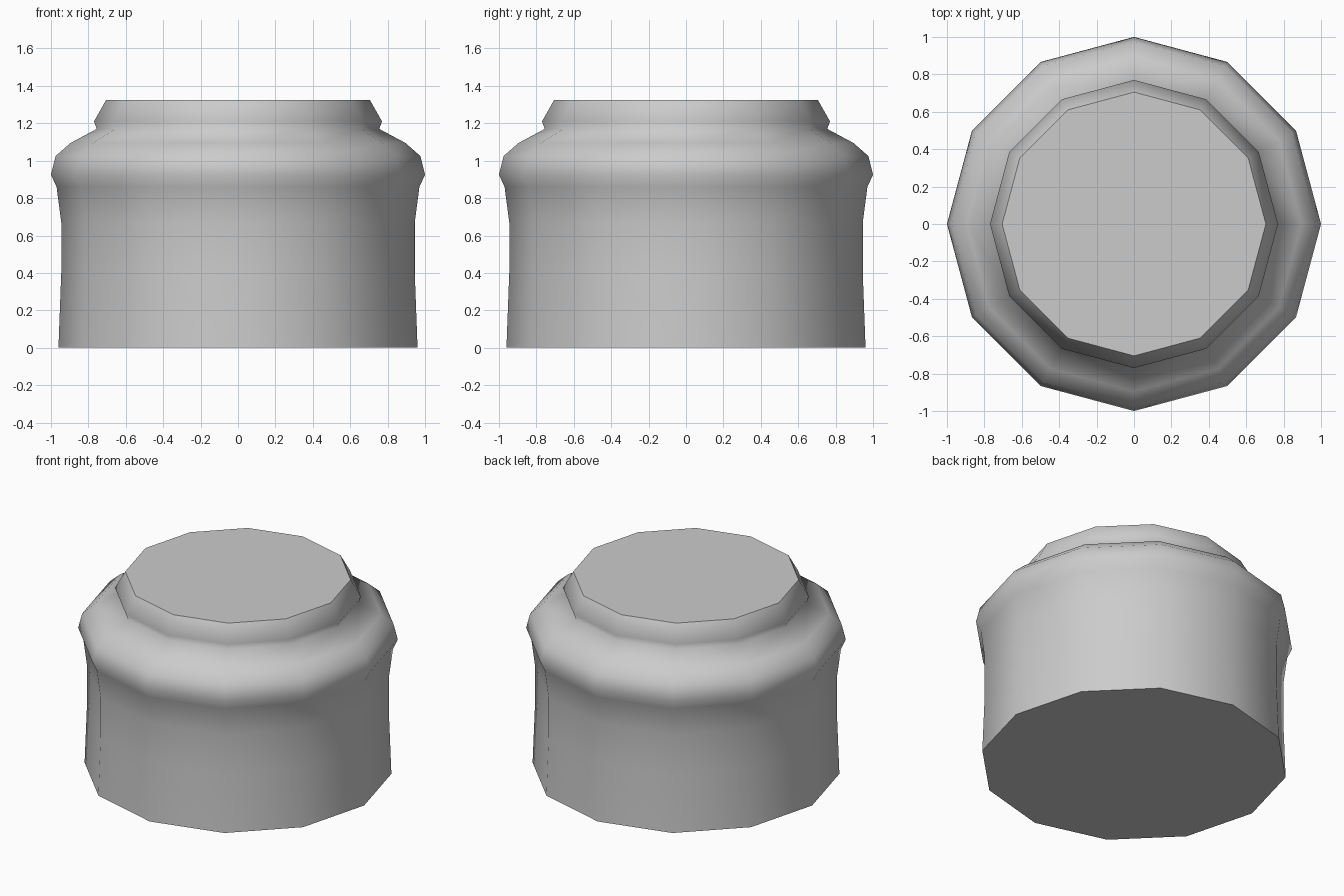
import bpy, bmesh
from math import cos, sin, tau

if "Cube" in bpy.data.objects:
    bpy.data.objects.remove(bpy.data.objects["Cube"])

SIDES = 12
# Outline of the lidded jar, bottom to top: (radius, height)
PROFILE = [(0.96, 0), (0.945, 0.4), (0.945, 0.67), (0.97, 0.86), (1.0, 0.925),
           (0.975, 1.025), (0.895, 1.095), (0.755, 1.17), (0.77, 1.21), (0.705, 1.325)]

bm = bmesh.new()
rings = [[bm.verts.new((r * cos(tau * i / SIDES), r * sin(tau * i / SIDES), z))
          for i in range(SIDES)] for r, z in PROFILE]

# Smooth turned wall
for low, high in zip(rings, rings[1:]):
    for i in range(SIDES):
        j = (i + 1) % SIDES
        bm.faces.new((low[i], low[j], high[j], high[i])).smooth = True

# Flat base and top with crisp rims
for cap in (bm.faces.new(rings[0][::-1]), bm.faces.new(rings[-1])):
    cap.smooth = False
    for edge in cap.edges:
        edge.smooth = False

mesh = bpy.data.meshes.new("jar_body")
bm.to_mesh(mesh)
bm.free()
bpy.context.collection.objects.link(bpy.data.objects.new("jar_body", mesh))
